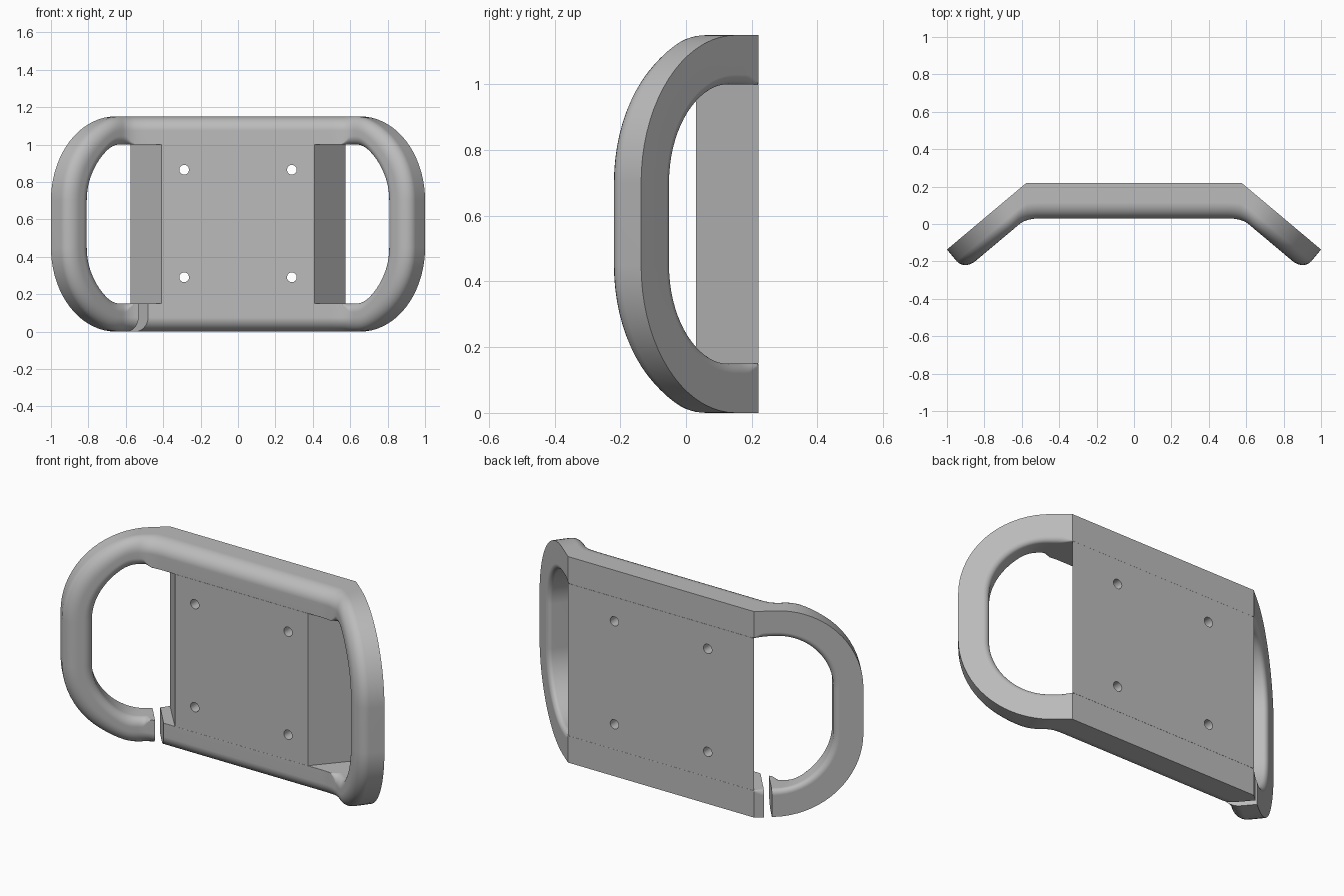
import bpy, bmesh, math
from mathutils import Matrix, Vector

cube = bpy.data.objects.get("Cube")
if cube:
    bpy.data.objects.remove(cube, do_unlink=True)

H = 1.15               # overall height
BAR = 0.15             # width of the tube-like bar
BACK, FRONT = 0.22, 0.03
CORNER = 0.575         # x where the wings bend forward
WING = 0.555           # wing length along its slope
THICK = 0.145          # wing thickness
R = 0.45               # outer radius of the handle loops
ANG = math.radians(40)
C, S = math.cos(ANG), math.sin(ANG)

grey = bpy.data.materials.new("mid grey")
grey.use_nodes = True
grey.diffuse_color = (0.5, 0.5, 0.5, 1)
grey.node_tree.nodes["Principled BSDF"].inputs["Base Color"].default_value = (0.5, 0.5, 0.5, 1)


def make_object(name, bm):
    bmesh.ops.recalc_face_normals(bm, faces=bm.faces)
    mesh = bpy.data.meshes.new(name)
    bm.to_mesh(mesh)
    bm.free()
    obj = bpy.data.objects.new(name, mesh)
    mesh.materials.append(grey)
    bpy.context.collection.objects.link(obj)
    return obj


def select(obj):
    bpy.ops.object.select_all(action='DESELECT')
    obj.select_set(True)
    bpy.context.view_layer.objects.active = obj


def cut(obj, cutter):
    mod = obj.modifiers.new("cut", 'BOOLEAN')
    mod.operation, mod.solver, mod.object = 'DIFFERENCE', 'EXACT', cutter
    select(obj)
    bpy.ops.object.modifier_apply(modifier=mod.name)
    bpy.data.objects.remove(cutter, do_unlink=True)


def finish(obj):
    select(obj)
    bpy.ops.object.shade_smooth_by_angle(angle=math.radians(30))
    mod = obj.modifiers.new("flat shading", 'WEIGHTED_NORMAL')
    mod.keep_sharp = True


# Bend: maps unfolded coordinates to the plan shape
def wing_point(u, w):
    return Vector((CORNER + C * u - S * w, BACK - S * u - C * w))


def front_point(x):
    if x <= CORNER:
        return Vector((x, FRONT))
    u = x - CORNER
    return wing_point(u + 0.123 * max(0, 1 - u / 0.3), THICK)


def bend(s, z, d):
    x = abs(s)
    back = Vector((x, BACK)) if x <= CORNER else wing_point(x - CORNER, 0)
    front = Vector((0, 0))
    for i in range(-4, 5):
        front += front_point(x + i * 0.0175) / 9
    p = back.lerp(front, d)
    return Vector((math.copysign(p.x, s), p.y, z))


# Bar section: v runs from the inner to the outer side, d from back to front
def section(s):
    soft = min(1, max(0, (abs(s) - 0.56) / 0.06))
    corners = [(0, 0, 0.03 * soft, 270), (0, 1, 0.045 * soft, 180), (BAR, 1, 0.075, 90)]
    pts = [(BAR, 0)]
    for v, d, r, start in corners:
        r = max(r, 0.001)
        cv = r if v == 0 else BAR - r
        cd = r if d == 0 else 0.17 - r
        for i in range(9):
            a = math.radians(start - 90 * i / 8)
            pts.append((cv + r * math.cos(a), (cd + r * math.sin(a)) / 0.17))
    return pts


# Frame: the section swept round a stadium outline, then bent
straight = CORNER + WING - R
rows = [-straight, -CORNER] + [i * 0.02 for i in range(-28, 29)] + [CORNER, straight]
rows += [sign * (CORNER + i * 0.02) for sign in (1, -1) for i in range(1, 5)]
rows = sorted(set(rows))
path = [(s, H - R, 90) for s in rows]
path += [(straight, H - R, 90 - 5 * i) for i in range(1, 19)]
path += [(straight, R, -5 * i) for i in range(18)]
path += [(s, R, -90) for s in reversed(rows)]
path += [(-straight, R, -90 - 5 * i) for i in range(1, 19)]
path += [(-straight, H - R, 180 - 5 * i) for i in range(18)]

bm = bmesh.new()
rings = []
for cs, cz, deg in path:
    ca, sa = math.cos(math.radians(deg)), math.sin(math.radians(deg))
    ring = []
    for v, d in section(cs + (R - BAR) * ca):
        r = R - BAR + v
        ring.append(bm.verts.new(bend(cs + r * ca, cz + r * sa, d)))
    rings.append(ring)
for k, a in enumerate(rings):
    b = rings[(k + 1) % len(rings)]
    for j in range(len(a)):
        n = (j + 1) % len(a)
        bm.faces.new((a[j], a[n], b[n], b[j]))
frame = make_object("handle_frame", bm)

# Narrow slot through the lower bar at the foot of one handle
bm = bmesh.new()
mid = wing_point(0.07, 0.1)
bmesh.ops.create_cube(bm, size=1, matrix=Matrix.Translation((-mid.x, mid.y, 0.05))
                      @ Matrix.Rotation(ANG, 4, 'Z') @ Matrix.Diagonal((0.04, 0.4, 0.3, 1)))
cut(frame, make_object("slot_cutter", bm))
finish(frame)

# Mounting block: a trapezoid in plan between the upper and lower bars
bm = bmesh.new()
plan = [(-0.41, FRONT), (0.41, FRONT), (CORNER, BACK), (-CORNER, BACK)]
base = bm.faces.new([bm.verts.new((x, y, BAR)) for x, y in plan])
up = bmesh.ops.extrude_face_region(bm, geom=[base])["geom"]
bmesh.ops.translate(bm, vec=(0, 0, H - 2 * BAR),
                    verts=[g for g in up if isinstance(g, bmesh.types.BMVert)])
block = make_object("mounting_block", bm)

# Four screw holes
for x in (-0.288, 0.288):
    for z in (0.29, 0.865):
        bm = bmesh.new()
        bmesh.ops.create_cone(bm, cap_ends=True, segments=32, radius1=0.026, radius2=0.026,
                              depth=1, matrix=Matrix.Translation((x, 0.1, z))
                              @ Matrix.Rotation(math.pi / 2, 4, 'X'))
        cut(block, make_object("hole_cutter", bm))
finish(block)
